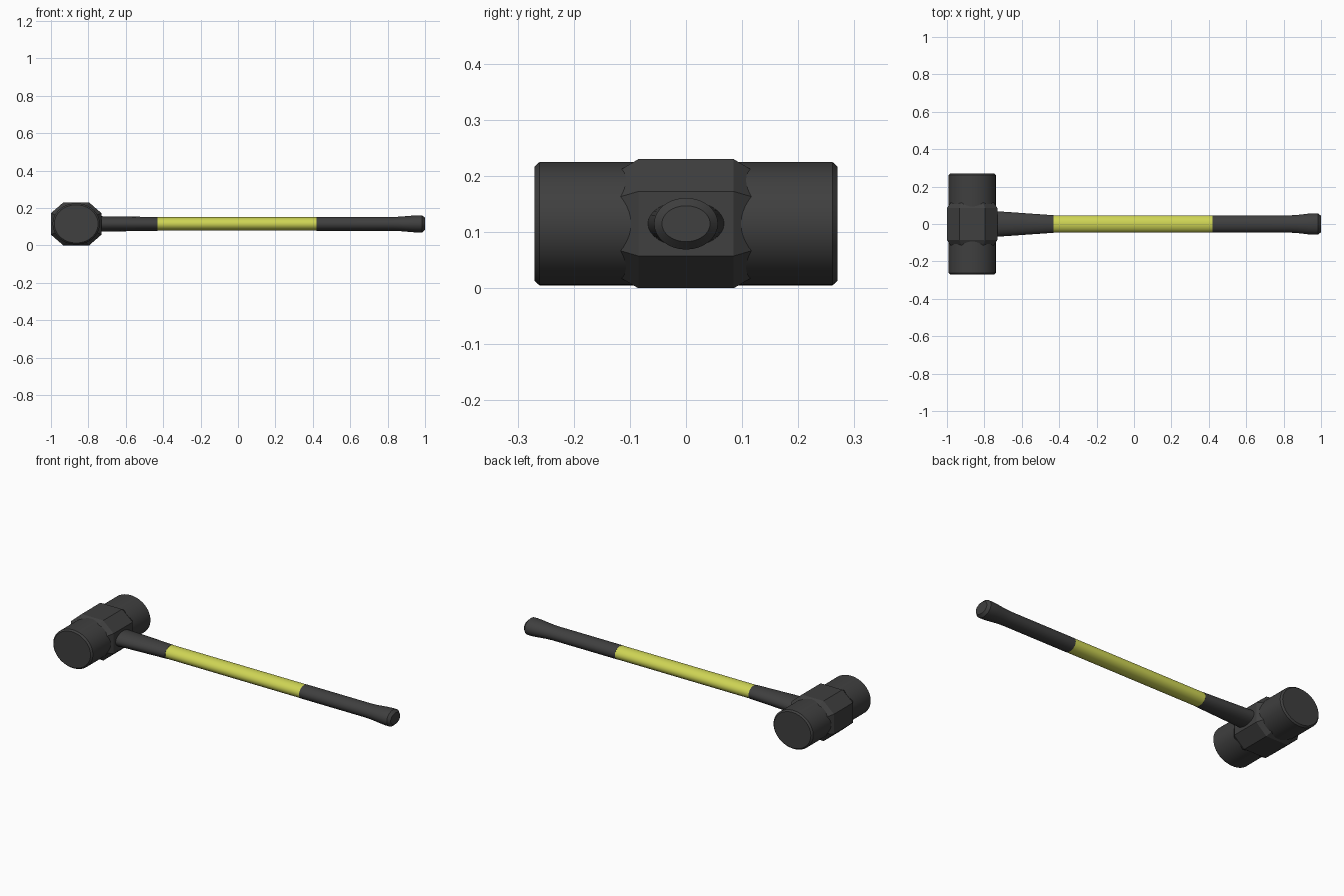
import bpy, bmesh, math
from mathutils import Vector

if "Cube" in bpy.data.objects:
    bpy.data.objects.remove(bpy.data.objects["Cube"])

AXIS_Z = 0.115
HEAD_X = -0.865


def material(name, color):
    m = bpy.data.materials.new(name)
    m.diffuse_color = (*color, 1)
    m.use_nodes = True
    m.node_tree.nodes["Principled BSDF"].inputs["Base Color"].default_value = m.diffuse_color
    return m


dark = material("dark_rubber", (0.05, 0.05, 0.05))
yellow = material("yellow_fibre", (0.62, 0.66, 0.09))


def loft(name, section, rings, place, mat, angle=30):
    """Sweep a unit section through rings of (position, width, height)."""
    bm = bmesh.new()
    loops = [[bm.verts.new(place(p, u * w, v * h)) for u, v in section]
             for p, w, h in rings]
    n = len(section)
    for a, b in zip(loops, loops[1:]):
        for i in range(n):
            j = (i + 1) % n
            bm.faces.new((a[i], a[j], b[j], b[i]))
    bm.faces.new(loops[0])
    bm.faces.new(loops[-1])
    bmesh.ops.recalc_face_normals(bm, faces=bm.faces)
    me = bpy.data.meshes.new(name)
    bm.to_mesh(me)
    bm.free()
    ob = bpy.data.objects.new(name, me)
    bpy.context.collection.objects.link(ob)
    me.materials.append(mat)
    bpy.ops.object.select_all(action='DESELECT')
    ob.select_set(True)
    bpy.context.view_layer.objects.active = ob
    bpy.ops.object.shade_smooth_by_angle(angle=math.radians(angle))
    return ob


def circle(n):
    return [(math.cos(2 * math.pi * i / n), math.sin(2 * math.pi * i / n)) for i in range(n)]


def along_y(p, u, v):
    return Vector((HEAD_X + u, p, AXIS_Z + v))


def along_x(p, u, v):
    return Vector((p, u, AXIS_Z + v))


# Striking head: oval barrel with chamfered faces
loft("head_barrel", circle(64),
     [(-0.27, 0.117, 0.102), (-0.261, 0.126, 0.11),
      (0.261, 0.126, 0.11), (0.27, 0.117, 0.102)], along_y, dark)

# Octagonal collar whose tapered ends sink into the barrel as scallops
cu, cv = 0.51, 0.5
octagon = [(1, -cv), (1, cv), (cu, 1), (-cu, 1), (-1, cv), (-1, -cv), (-cu, -1), (cu, -1)]
collar = [(y, 0.135 * s, 0.115 * s)
          for y, s in ((-0.128, 0.78), (-0.085, 1), (0.085, 1), (0.128, 0.78))]
loft("head_collar", octagon, collar, along_y, dark, 15)

# Handle: tapered neck, coloured shaft, flared grip
oval = circle(32)
loft("handle_neck", oval,
     [(-0.80, 0.07, 0.041), (-0.73, 0.068, 0.041), (-0.43, 0.047, 0.037)], along_x, dark)
loft("handle_shaft", oval,
     [(-0.43, 0.046, 0.036), (0.42, 0.046, 0.036)], along_x, yellow)
loft("handle_grip", oval,
     [(0.42, 0.046, 0.037), (0.83, 0.046, 0.037), (0.87, 0.048, 0.039),
      (0.93, 0.055, 0.044), (0.96, 0.057, 0.046), (0.985, 0.057, 0.046),
      (1.0, 0.043, 0.032)], along_x, dark)
